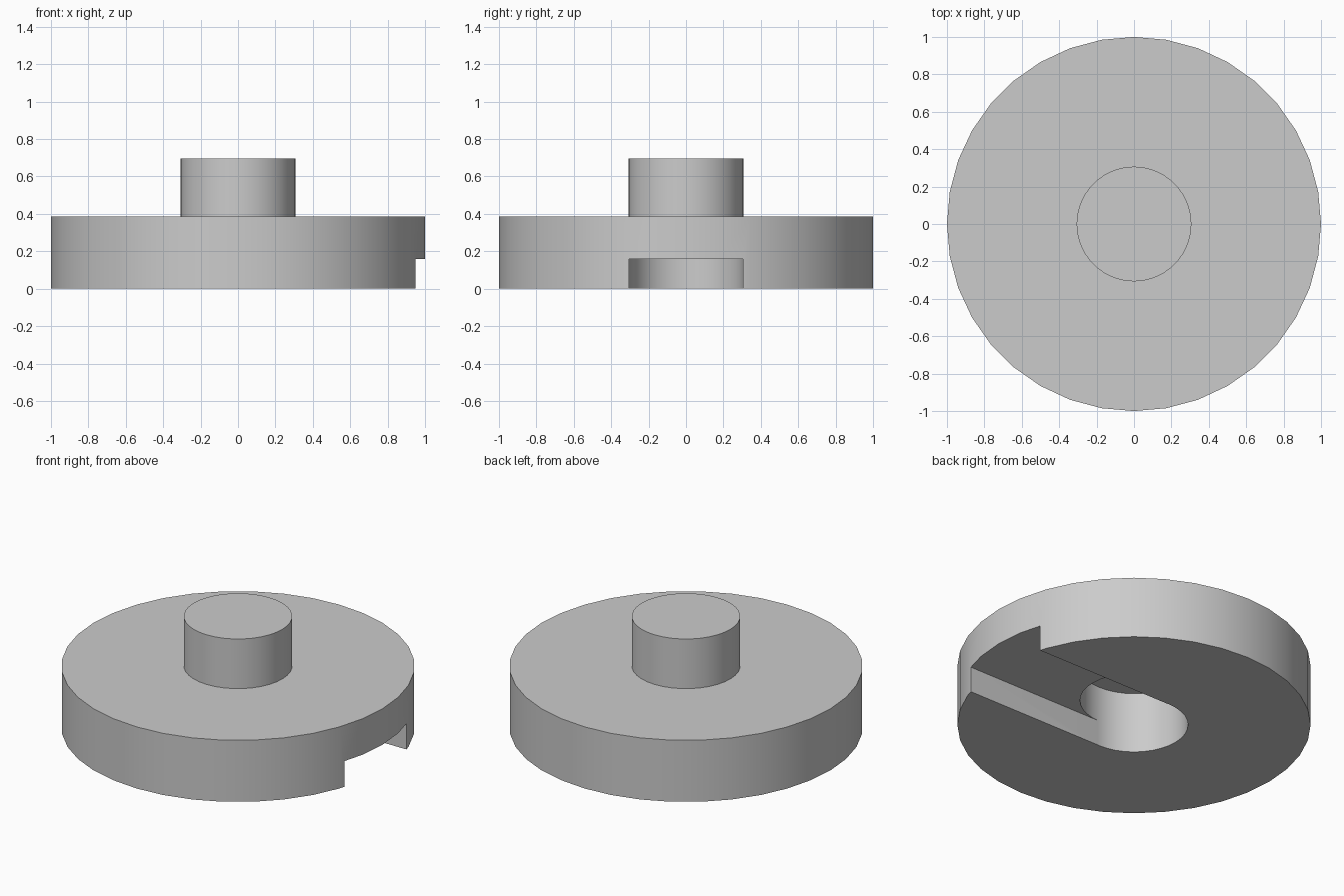
import bpy
import math

cube = bpy.data.objects.get("Cube")
if cube:
    bpy.data.objects.remove(cube, do_unlink=True)

RADIUS, DISC_TOP, PEG_TOP = 1.0, 0.385, 0.695
PEG_RADIUS, SLOT_DEPTH, SIDES = 0.307, 0.16, 36

grey = bpy.data.materials.new("light grey")
grey.use_nodes = True
colour = (0.6, 0.6, 0.6, 1)
grey.diffuse_color = colour
grey.node_tree.nodes["Principled BSDF"].inputs["Base Color"].default_value = colour


def cylinder(name, radius, bottom, top):
    bpy.ops.mesh.primitive_cylinder_add(
        vertices=SIDES, radius=radius, depth=top - bottom,
        location=(0, 0, (bottom + top) / 2))
    obj = bpy.context.object
    obj.name = name
    obj.data.materials.append(grey)
    return obj


def cut(target, cutter):
    """Subtract the cutter from the target, then discard the cutter."""
    cutter.hide_render = True
    mod = target.modifiers.new("cut", 'BOOLEAN')
    mod.operation = 'DIFFERENCE'
    mod.solver = 'EXACT'
    mod.object = cutter
    bpy.context.view_layer.objects.active = target
    bpy.ops.object.modifier_apply(modifier=mod.name)
    bpy.data.objects.remove(cutter, do_unlink=True)


def shade(obj):
    bpy.ops.object.select_all(action='DESELECT')
    obj.select_set(True)
    bpy.context.view_layer.objects.active = obj
    bpy.ops.object.shade_smooth_by_angle(angle=math.radians(30))


# Disc with a central bore, open below
disc = cylinder("disc", RADIUS, 0, DISC_TOP)
cut(disc, cylinder("bore_cutter", PEG_RADIUS - 0.001, -0.1, DISC_TOP + 0.1))

# Slot under the disc, running from the bore out through the left rim
bpy.ops.mesh.primitive_cube_add(size=1)
slot = bpy.context.object
slot.name = "slot_cutter"
slot.scale = (1.2, 2 * (PEG_RADIUS - 0.002), SLOT_DEPTH + 0.1)
slot.location = (0.6, 0, (SLOT_DEPTH - 0.1) / 2)
cut(disc, slot)
shade(disc)

# Peg on top, closing the bore
peg = cylinder("peg", PEG_RADIUS, DISC_TOP - 0.004, PEG_TOP)
shade(peg)
